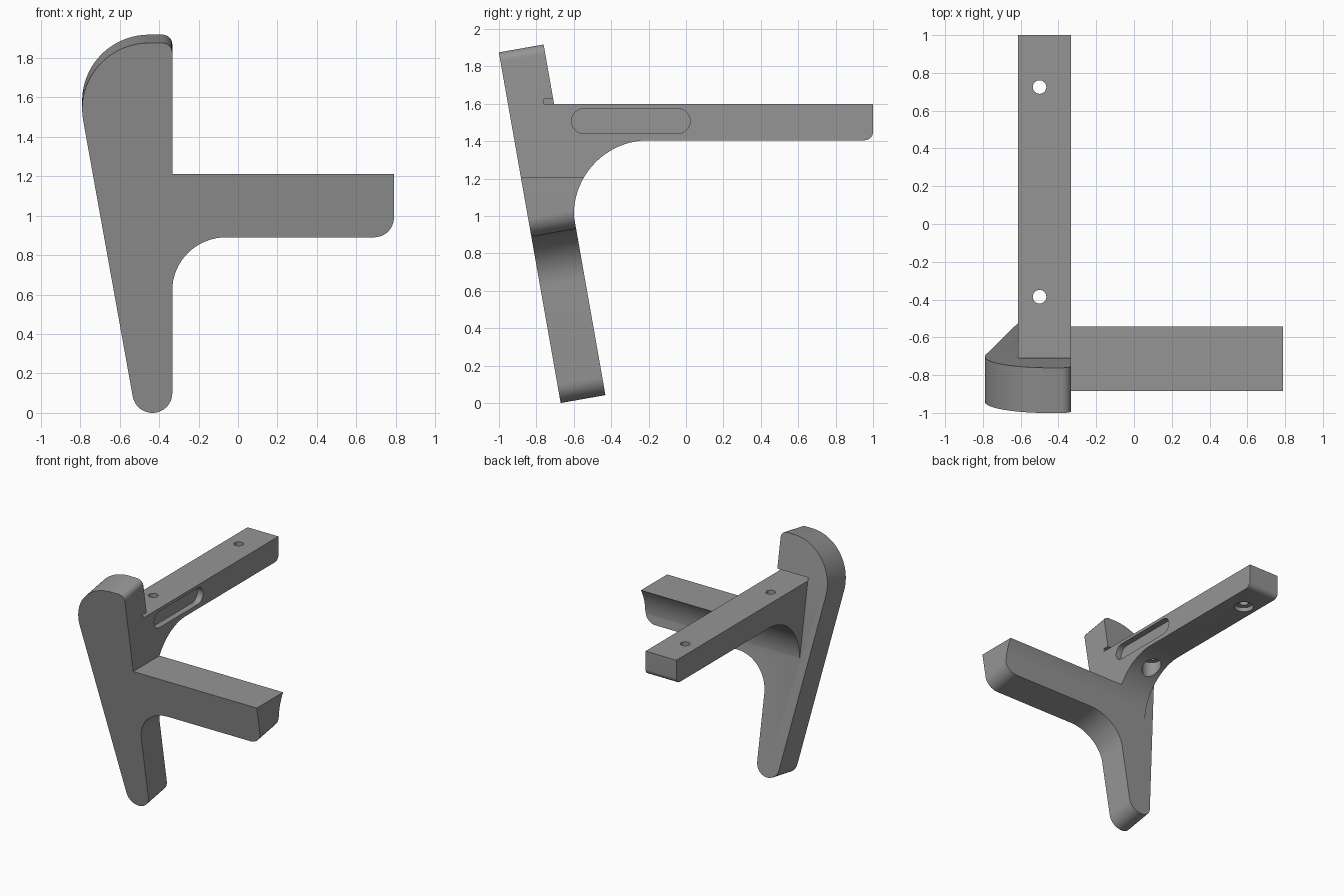
import bpy, bmesh, math
from mathutils import Vector

if "Cube" in bpy.data.objects:
    bpy.data.objects.remove(bpy.data.objects["Cube"])

TILT = math.radians(10)
CO, SI = math.cos(TILT), math.sin(TILT)
THICK = 0.243
RIGHT = -0.333      # right side of the upright and rear arm
ARM_END = 0.79      # tip of the side arm

grey = bpy.data.materials.new("grey")
grey.diffuse_color = (0.30, 0.30, 0.30, 1)
grey.use_nodes = True
grey.node_tree.nodes["Principled BSDF"].inputs["Base Color"].default_value = grey.diffuse_color


def arc(cx, cy, r, a0, a1, n=16):
    return [(cx + r * math.cos(math.radians(a0 + (a1 - a0) * i / n)),
             cy + r * math.sin(math.radians(a0 + (a1 - a0) * i / n))) for i in range(n + 1)]


def prism(name, profile, place, d0, d1):
    """Extrude a 2D profile from depth d0 to d1, place maps (u, v, depth) to 3D."""
    bm = bmesh.new()
    a = [bm.verts.new(place(u, v, d0)) for u, v in profile]
    b = [bm.verts.new(place(u, v, d1)) for u, v in profile]
    bm.faces.new(a)
    bm.faces.new(b[::-1])
    n = len(a)
    for i in range(n):
        bm.faces.new((a[i], b[i], b[(i + 1) % n], a[(i + 1) % n]))
    bmesh.ops.recalc_face_normals(bm, faces=bm.faces)
    me = bpy.data.meshes.new(name)
    bm.to_mesh(me)
    bm.free()
    ob = bpy.data.objects.new(name, me)
    bpy.context.collection.objects.link(ob)
    me.materials.append(grey)
    return ob


def tilted(x, s, d):    # leaning plane of the upright
    return Vector((x, -0.67 - s * SI + d * CO, s * CO + d * SI))


def sideways(y, z, x):  # side profile extruded along x
    return Vector((x, y, z))


def upward(x, y, z):    # plan profile extruded along z
    return Vector((x, y, z))


def combine(target, tool, op):
    mod = target.modifiers.new(op, 'BOOLEAN')
    mod.operation, mod.object, mod.solver = op, tool, 'EXACT'
    bpy.context.view_layer.objects.active = target
    bpy.ops.object.modifier_apply(modifier=mod.name)
    bpy.data.objects.remove(tool)


def box(name, x0, x1, y0, y1, z0, z1):
    return prism(name, [(x0, y0), (x1, y0), (x1, y1), (x0, y1)], upward, z0, z1)


# Leaning upright with the side arm, its top left tall for trimming
low = 0.89 / CO
top = 1.904
profile = arc(-0.434, 0.101, 0.101, 190, 360)
profile += arc(-0.06, low - 0.273, -0.06 - RIGHT, 180, 90)
profile += [(ARM_END, low), (ARM_END, 1.3), (RIGHT, 1.3)]
profile += arc(RIGHT - 0.05, top - 0.05, 0.05, 0, 90, 8)
profile += arc(-0.45, top - 0.34, 0.34, 90, 190, 28)
body = prism("bracket_body", profile, tilted, 0, THICK)

# Rear arm and the curved gusset behind the upright
gusset = [(-0.76, 1.6), (1.0, 1.6)]
gusset += arc(0.955, 1.45, 0.045, 0, -90, 8)
gusset += arc(-0.2, 1.005, 0.4, 90, 190, 28)
gusset += [(-0.72, 1.0)]
combine(body, prism("rear_arm", gusset, sideways, -0.613, ARM_END), 'UNION')

# Level top of the side arm, clearing everything right of the rear arm
combine(body, box("arm_trim", RIGHT, 1.2, -1.3, 1.3, 1.21, 2.3), 'DIFFERENCE')

# Rounded lower corner at the tip of the side arm
corner = [(0.69, 0.7), (0.69, low)] + arc(0.69, low + 0.1, 0.1, -90, 0)[1:]
corner += [(1.0, low + 0.1), (1.0, 0.7)]
combine(body, prism("corner_trim", corner, tilted, -0.2, 0.6), 'DIFFERENCE')

# Shallow long pocket on the right side of the rear arm
pocket = arc(-0.045, 1.508, 0.067, -90, 90) + arc(-0.545, 1.508, 0.067, 90, 270)
combine(body, prism("side_pocket", pocket, sideways, RIGHT - 0.05, 0.0), 'DIFFERENCE')

# Relief notch where the rear arm meets the upright
combine(body, box("relief_notch", -0.613, -0.2, -0.76, -0.6, 1.6, 1.625), 'DIFFERENCE')

# Screw holes with wide recesses underneath
for y in (0.725, -0.385):
    combine(body, prism("screw_hole", arc(-0.5, y, 0.036, 0, 345, 23), upward, 1.2, 1.8), 'DIFFERENCE')
    combine(body, prism("screw_recess", arc(-0.5, y, 0.075, 0, 345, 23), upward, 1.2, 1.44), 'DIFFERENCE')

# Smooth curves, crisp edges
bpy.ops.object.select_all(action='DESELECT')
body.select_set(True)
bpy.context.view_layer.objects.active = body
bpy.ops.object.shade_smooth_by_angle(angle=math.radians(25))
